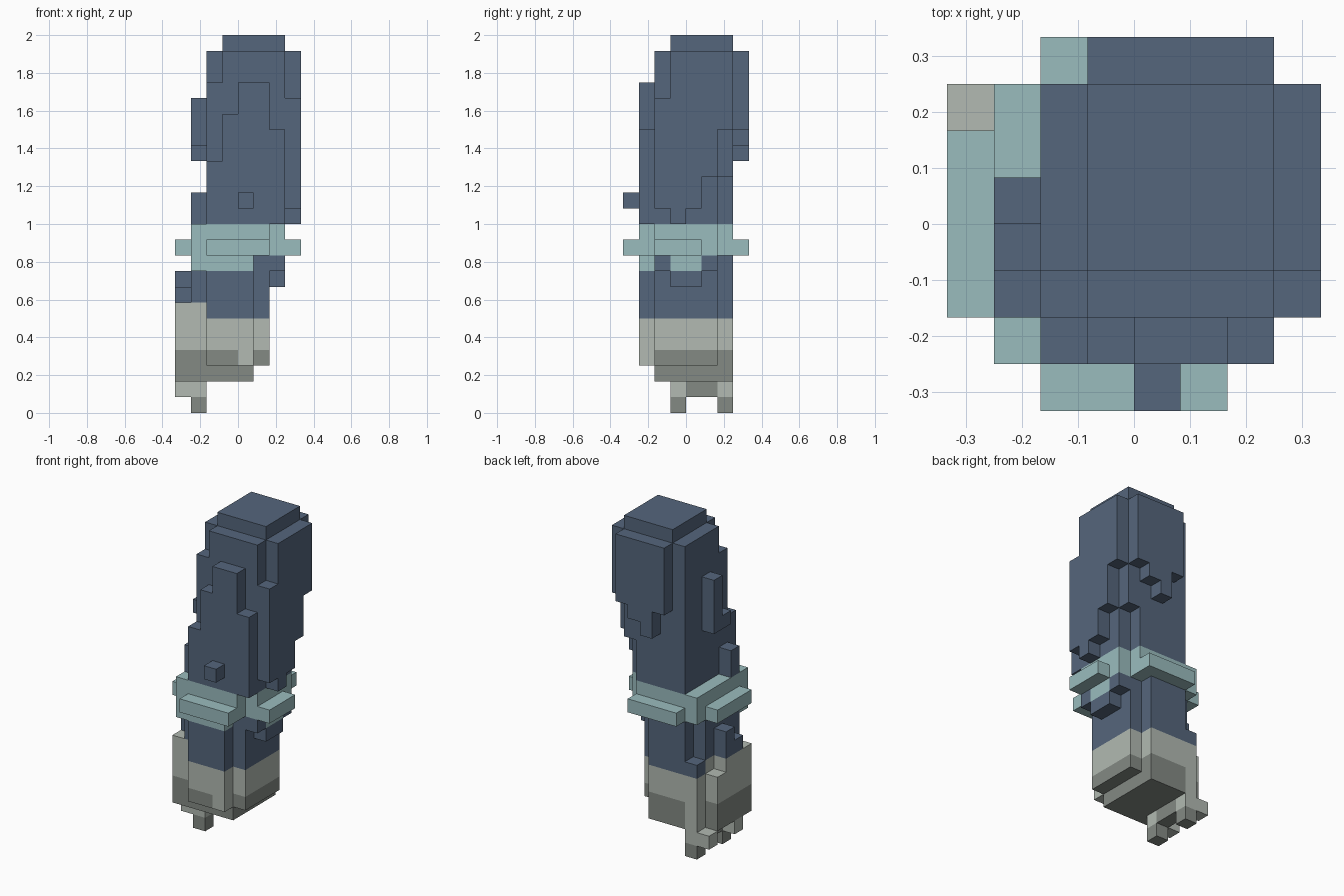
import bpy
import bmesh
from mathutils import Vector

cube = bpy.data.objects.get("Cube")
if cube:
    bpy.data.objects.remove(cube, do_unlink=True)

UNIT = 1 / 12          # edge length of one block
DIRECTIONS = [Vector(axis) * sign for axis in ((1, 0, 0), (0, 1, 0), (0, 0, 1)) for sign in (1, -1)]


def make_material(name, red, green, blue):
    material = bpy.data.materials.new(name)
    material.use_nodes = True
    color = (red, green, blue, 1)
    material.diffuse_color = color
    shader = next(node for node in material.node_tree.nodes if node.type == "BSDF_PRINCIPLED")
    shader.inputs["Base Color"].default_value = color
    return material


slate = make_material("slate_blue", .091, .133, .202)
teal = make_material("pale_teal", .323, .503, .515)
stone = make_material("light_stone", .445, .491, .445)
shade = make_material("dark_stone", .231, .254, .231)

occupied = {}          # block position -> part name
part_materials = {}


def add_part(name, material, *boxes):
    """Fill boxes given as x, y and z ranges; earlier parts keep shared blocks."""
    part_materials[name] = material
    for (x_from, x_to), (y_from, y_to), (z_from, z_to) in boxes:
        for x in range(x_from, x_to):
            for y in range(y_from, y_to):
                for z in range(z_from, z_to):
                    occupied.setdefault((x, y, z), name)


def build_part(name, material):
    """Skin the outside of a part and merge its flat areas."""
    bm = bmesh.new()
    for cell in [cell for cell, owner in occupied.items() if owner == name]:
        center = Vector(cell) + Vector((.5, .5, .5))
        for normal in DIRECTIONS:
            neighbour = tuple(int(a + b) for a, b in zip(cell, normal))
            if neighbour in occupied:
                continue
            side = Vector((normal.y, normal.z, normal.x))
            up = normal.cross(side)
            middle = center + normal / 2
            corners = [middle + (side * a + up * b) / 2
                       for a, b in ((-1, -1), (1, -1), (1, 1), (-1, 1))]
            bm.faces.new([bm.verts.new(corner * UNIT) for corner in corners])
    bmesh.ops.remove_doubles(bm, verts=bm.verts[:], dist=UNIT / 100)
    bmesh.ops.dissolve_limit(bm, angle_limit=.01, verts=bm.verts[:], edges=bm.edges[:])
    mesh = bpy.data.meshes.new(name)
    bm.to_mesh(mesh)
    bm.free()
    mesh.materials.append(material)
    bpy.context.collection.objects.link(bpy.data.objects.new(name, mesh))


# Upper arm core and cap
add_part("upper_arm", slate,
         ((-1, 3), (-1, 3), (12, 24)),
         ((-2, 3), (-2, 2), (12, 21)),
         ((-1, 3), (-2, -1), (21, 23)),
         ((-2, -1), (-1, 3), (12, 23)))

# Notch in the rear left corner of the upper arm
for height in range(12, 15):
    occupied.pop((2, 2, height))

# Raised plates on the four sides of the upper arm
add_part("front_plates", slate,
         ((-2, -1), (-3, -2), (12, 16)),
         ((-1, 0), (-3, -2), (12, 19)),
         ((0, 2), (-3, -2), (12, 21)),
         ((2, 3), (-3, -2), (12, 18)),
         ((0, 1), (-4, -3), (13, 14)))
add_part("left_plates", slate,
         ((3, 4), (-2, -1), (13, 20)),
         ((3, 4), (-1, 0), (12, 23)),
         ((3, 4), (0, 1), (13, 23)),
         ((3, 4), (1, 2), (15, 23)),
         ((3, 4), (2, 3), (18, 23)))
add_part("back_plates", slate,
         ((2, 3), (3, 4), (18, 23)),
         ((1, 2), (3, 4), (17, 23)),
         ((0, 1), (3, 4), (16, 23)),
         ((-1, 0), (3, 4), (18, 23)))
add_part("right_plates", slate,
         ((-3, -2), (0, 1), (16, 20)),
         ((-3, -2), (-1, 0), (16, 17)),
         ((-3, -2), (-2, -1), (12, 14)))

# Cuff with a raised band
add_part("cuff", teal,
         ((-3, 2), (-3, 3), (10, 12)),
         ((2, 3), (-2, 2), (10, 12)),
         ((-3, 1), (-3, -2), (9, 10)),
         ((2, 3), (-1, 1), (9, 10)))
add_part("cuff_band", teal,
         ((-2, 2), (-4, -3), (10, 11)),
         ((-2, 2), (3, 4), (10, 11)),
         ((3, 4), (-2, 1), (10, 11)),
         ((-4, -3), (-2, 2), (10, 11)))

# Forearm with stepped blocks on both sides
add_part("forearm", slate,
         ((-2, 1), (-3, 3), (6, 10)),
         ((1, 2), (-2, 2), (6, 10)),
         ((-3, -2), (-2, 2), (7, 10)),
         ((-3, -2), (2, 3), (6, 7)),
         ((2, 3), (-2, 2), (9, 10)),
         ((2, 3), (-1, 1), (8, 9)),
         ((-4, -3), (0, 1), (7, 9)),
         ((-4, -3), (-1, 0), (7, 8)))

# Hand, its raised front block and the fingers
add_part("hand", stone,
         ((-2, 1), (-3, 3), (4, 6)),
         ((1, 2), (-2, 2), (4, 6)),
         ((-3, -2), (-2, 3), (4, 7)),
         ((-4, -3), (-2, 1), (4, 7)),
         ((-4, -3), (1, 2), (4, 6)))
add_part("knuckle", stone, ((0, 1), (-3, -2), (3, 4)))
add_part("fingers", stone,
         ((-3, -2), (2, 3), (1, 4)),
         ((-4, -2), (-1, 0), (1, 2)),
         ((-4, -3), (2, 3), (1, 2)))
add_part("hand_underside", shade,
         ((-3, 1), (-2, 3), (2, 4)),
         ((1, 2), (-2, 2), (3, 4)),
         ((-2, 0), (-3, -2), (3, 4)),
         ((-4, -3), (-2, 2), (2, 4)),
         ((-3, -2), (0, 2), (1, 2)))
add_part("fingertips", shade,
         ((-3, -2), (-1, 0), (0, 1)),
         ((-3, -2), (2, 3), (0, 1)))

for part, part_material in part_materials.items():
    build_part(part, part_material)
